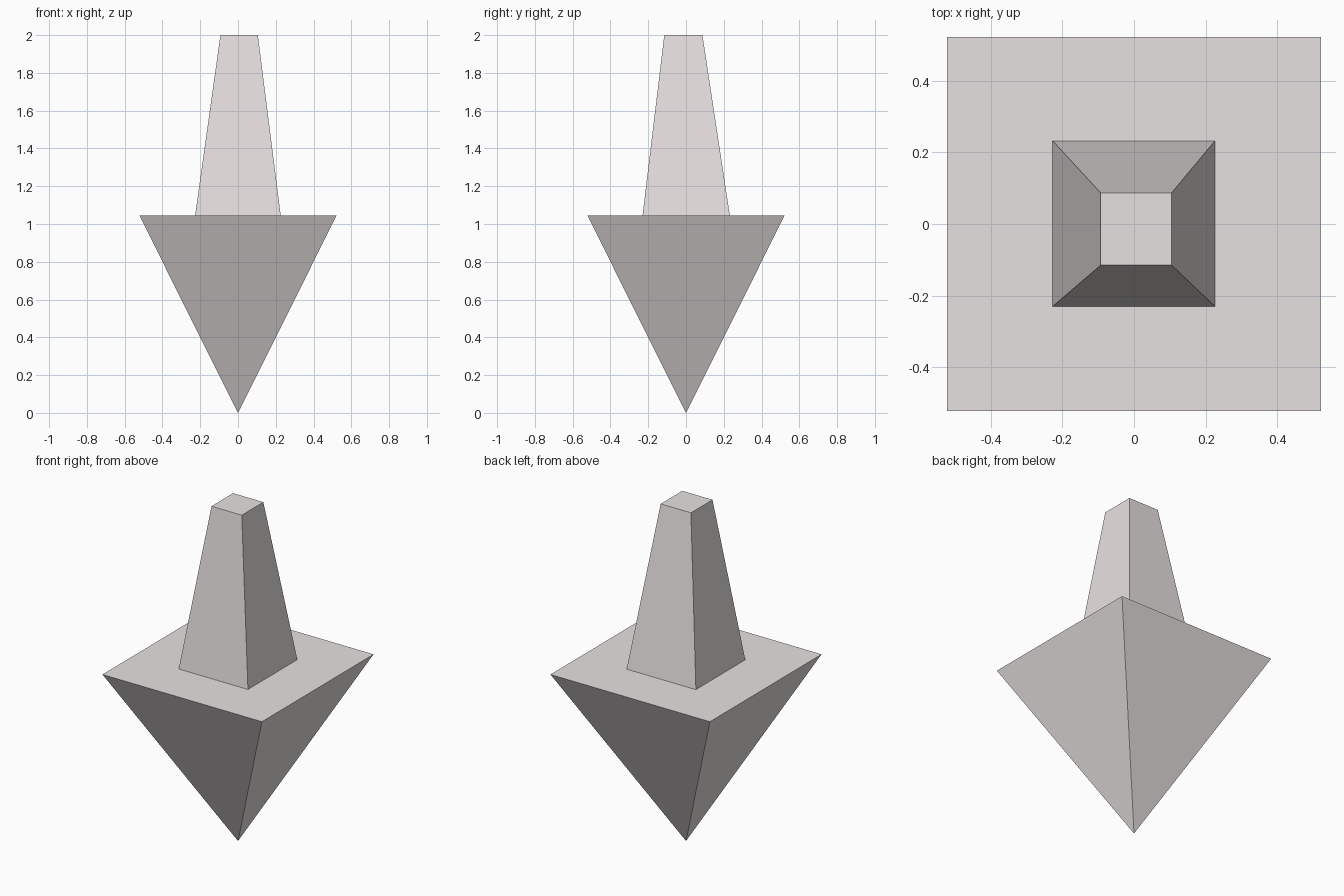
import bpy
import bmesh
from math import radians, sqrt
from mathutils import Matrix, Vector

if "Cube" in bpy.data.objects:
    bpy.data.objects.remove(bpy.data.objects["Cube"])

HALF, RIM_Z, TOP_Z = 0.522, 1.045, 2.0


def fit_face(face, x0, x1, y0, y1, z):
    """Move a four-sided face's corners onto a level rectangle."""
    c = face.calc_center_median()
    for v in face.verts:
        v.co = Vector((x0 if v.co.x < c.x else x1,
                       y0 if v.co.y < c.y else y1, z))


bm = bmesh.new()

# Inverted square pyramid standing on its point
bmesh.ops.create_cone(
    bm, cap_ends=True, segments=4, radius1=HALF * sqrt(2), radius2=0,
    depth=RIM_Z,
    matrix=Matrix.Translation((0, 0, RIM_Z / 2))
    @ Matrix.Rotation(radians(180), 4, 'X')
    @ Matrix.Rotation(radians(45), 4, 'Z'))
bmesh.ops.remove_doubles(bm, verts=bm.verts[:], dist=0.0001)
top = max(bm.faces, key=lambda f: f.calc_center_median().z)
fit_face(top, -HALF, HALF, -HALF, HALF, RIM_Z)
bmesh.ops.recalc_face_normals(bm, faces=bm.faces[:])

# Inset the flat top, then raise the slightly off-centre tapered post
bmesh.ops.inset_region(bm, faces=[top], thickness=0.29)
fit_face(top, -0.227, 0.226, -0.23, 0.232, RIM_Z)
ret = bmesh.ops.extrude_discrete_faces(bm, faces=[top])
fit_face(ret["faces"][0], -0.093, 0.105, -0.115, 0.087, TOP_Z)
bmesh.ops.recalc_face_normals(bm, faces=bm.faces[:])

mesh = bpy.data.meshes.new("pyramid_with_post")
bm.to_mesh(mesh)
bm.free()
obj = bpy.data.objects.new("pyramid_with_post", mesh)
bpy.context.collection.objects.link(obj)

# Pale warm grey
mat = bpy.data.materials.new("pale_grey")
mat.diffuse_color = (0.80, 0.755, 0.75, 1)
mat.use_nodes = True
mat.node_tree.nodes["Principled BSDF"].inputs["Base Color"].default_value = mat.diffuse_color
mesh.materials.append(mat)
